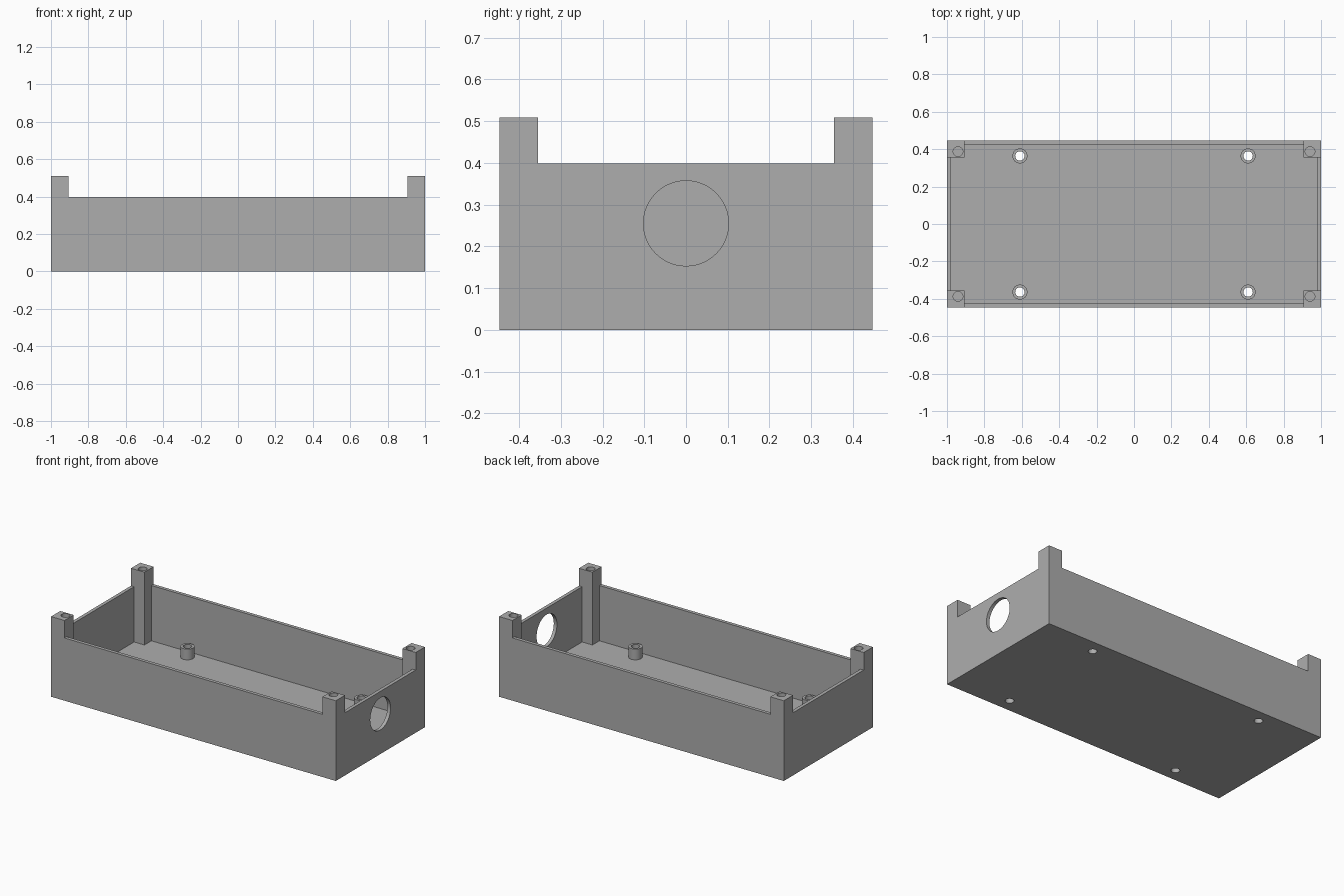
import bpy
import math

if "Cube" in bpy.data.objects:
    bpy.data.objects.remove(bpy.data.objects["Cube"])

X, Y = 1.0, 0.447            # half length, half width
WALL_Z, POST_Z = 0.398, 0.509
T, FLOOR = 0.022, 0.047      # wall and floor thickness
PX, PY = 0.906, 0.355        # inner faces of the corner posts

grey = bpy.data.materials.new("plain grey")
grey.diffuse_color = (0.42, 0.42, 0.42, 1)
grey.use_nodes = True
grey.node_tree.nodes["Principled BSDF"].inputs["Base Color"].default_value = grey.diffuse_color


def box(name, hx, hy, z0, z1):
    bpy.ops.mesh.primitive_cube_add(size=1, location=(0, 0, (z0 + z1) / 2))
    ob = bpy.context.object
    ob.name = name
    ob.scale = (2 * hx, 2 * hy, z1 - z0)
    bpy.ops.object.transform_apply(location=True, rotation=True, scale=True)
    return ob


def rod(name, r, depth, loc, rot=(0, 0, 0)):
    bpy.ops.mesh.primitive_cylinder_add(vertices=48, radius=r, depth=depth,
                                        location=loc, rotation=rot)
    ob = bpy.context.object
    ob.name = name
    bpy.ops.object.transform_apply(location=True, rotation=True, scale=True)
    return ob


def combine(target, tool, operation):
    mod = target.modifiers.new("bool", 'BOOLEAN')
    mod.operation, mod.object, mod.solver = operation, tool, 'EXACT'
    bpy.context.view_layer.objects.active = target
    bpy.ops.object.modifier_apply(modifier=mod.name)
    bpy.data.objects.remove(tool)


# Enclosure block, full post height
case = box("enclosure_base", X, Y, 0, POST_Z)

# Lower the walls between the corner posts
combine(case, box("long_notch", PX, Y + 0.2, WALL_Z, 1), 'DIFFERENCE')
combine(case, box("short_notch", X + 0.2, PY, WALL_Z, 1), 'DIFFERENCE')

# Hollow out the inside, leaving the square posts
combine(case, box("cavity_long", X - T, PY, FLOOR, 0.8), 'DIFFERENCE')
combine(case, box("cavity_wide", PX, Y - T, FLOOR, 0.8), 'DIFFERENCE')

# Cable hole in the right end only
combine(case, rod("cable_hole", 0.102, 0.3, (X, 0, 0.255),
                  (0, math.pi / 2, 0)), 'DIFFERENCE')

for sx in (-1, 1):
    for sy in (-1, 1):
        # Standoff with a hole right through the floor
        x, y = sx * 0.61, sy * 0.364
        combine(case, rod("standoff", 0.04, 0.095, (x, y, 0.0675)), 'UNION')
        combine(case, rod("standoff_hole", 0.025, 0.6, (x, y, 0)), 'DIFFERENCE')
        # Blind screw hole in the post top
        combine(case, rod("screw_hole", 0.026, 0.4,
                          (sx * 0.941, sy * 0.387, POST_Z)), 'DIFFERENCE')

case.data.materials.clear()
case.data.materials.append(grey)
for p in case.data.polygons:
    p.material_index = 0
bpy.ops.object.select_all(action='DESELECT')
case.select_set(True)
bpy.context.view_layer.objects.active = case
bpy.ops.object.shade_smooth_by_angle(angle=math.radians(30))
